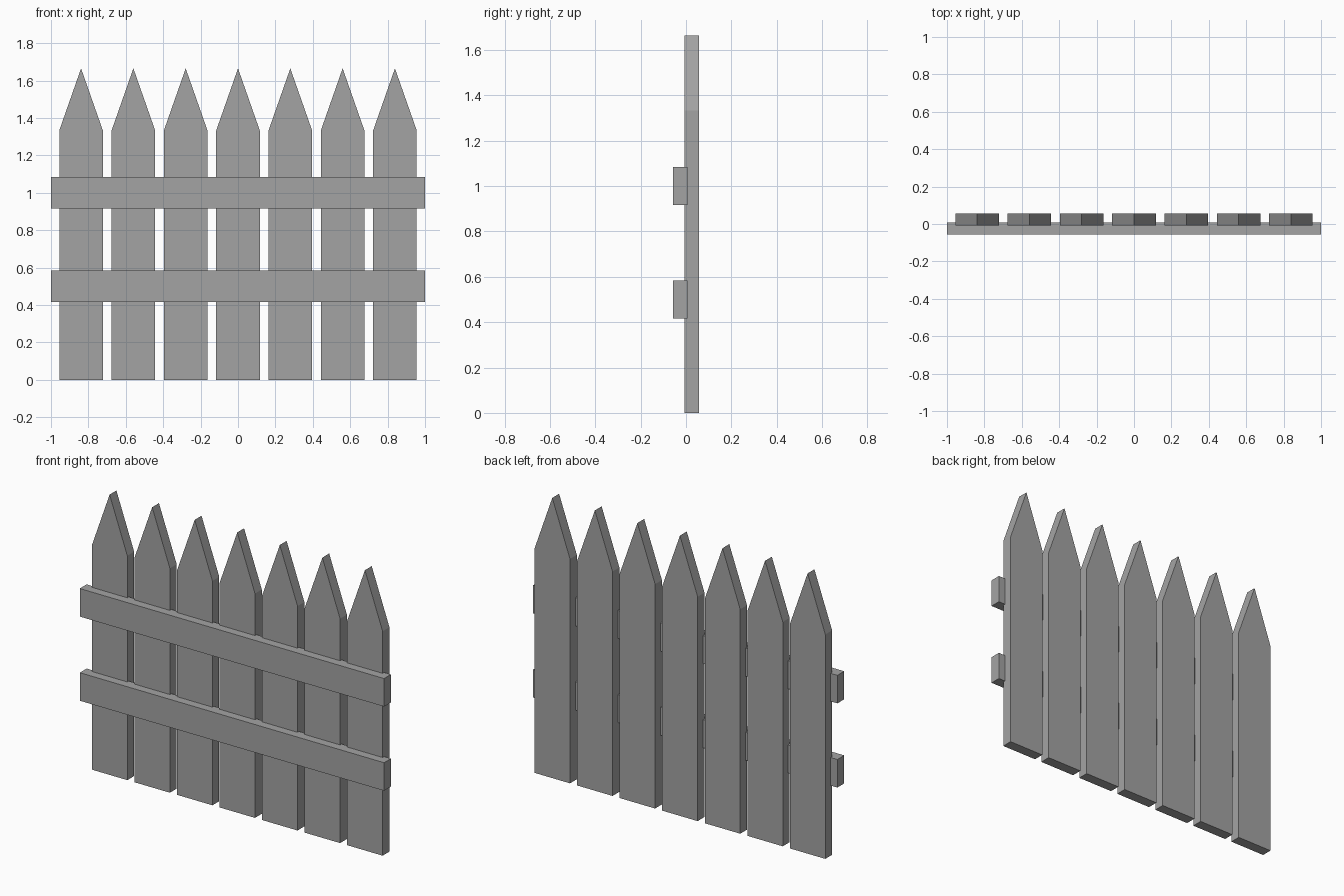
import bpy
import bmesh

if "Cube" in bpy.data.objects:
    bpy.data.objects.remove(bpy.data.objects["Cube"])

# Dark grey paint shared by all parts
paint = bpy.data.materials.new("dark_grey")
paint.diffuse_color = (0.37, 0.37, 0.37, 1)
paint.use_nodes = True
paint.node_tree.nodes["Principled BSDF"].inputs["Base Color"].default_value = paint.diffuse_color


def extruded(name, profile, y0, y1):
    """Solid made by extruding an (x, z) outline from y0 to y1."""
    bm = bmesh.new()
    face = bm.faces.new([bm.verts.new((x, y0, z)) for x, z in profile])
    res = bmesh.ops.extrude_face_region(bm, geom=[face])
    verts = [v for v in res["geom"] if isinstance(v, bmesh.types.BMVert)]
    bmesh.ops.translate(bm, verts=verts, vec=(0, y1 - y0, 0))
    bmesh.ops.recalc_face_normals(bm, faces=bm.faces)
    mesh = bpy.data.meshes.new(name)
    bm.to_mesh(mesh)
    bm.free()
    mesh.materials.append(paint)
    obj = bpy.data.objects.new(name, mesh)
    bpy.context.collection.objects.link(obj)
    return obj


# Seven pointed pickets
HALF, SHOULDER, TIP, SPACING = 0.1165, 1.333, 1.665, 0.2797
outline = [(-HALF, 0), (HALF, 0), (HALF, SHOULDER), (0, TIP), (-HALF, SHOULDER)]
for i in range(7):
    picket = extruded(f"picket_{i + 1}", outline, -0.007, 0.057)
    picket.location.x = (i - 3) * SPACING

# Two front rails, slightly let into the pickets
for name, z in (("lower_rail", 0.5), ("upper_rail", 1.0)):
    h = 0.0833
    extruded(name, [(-1, z - h), (1, z - h), (1, z + h), (-1, z + h)], -0.057, 0.007)
